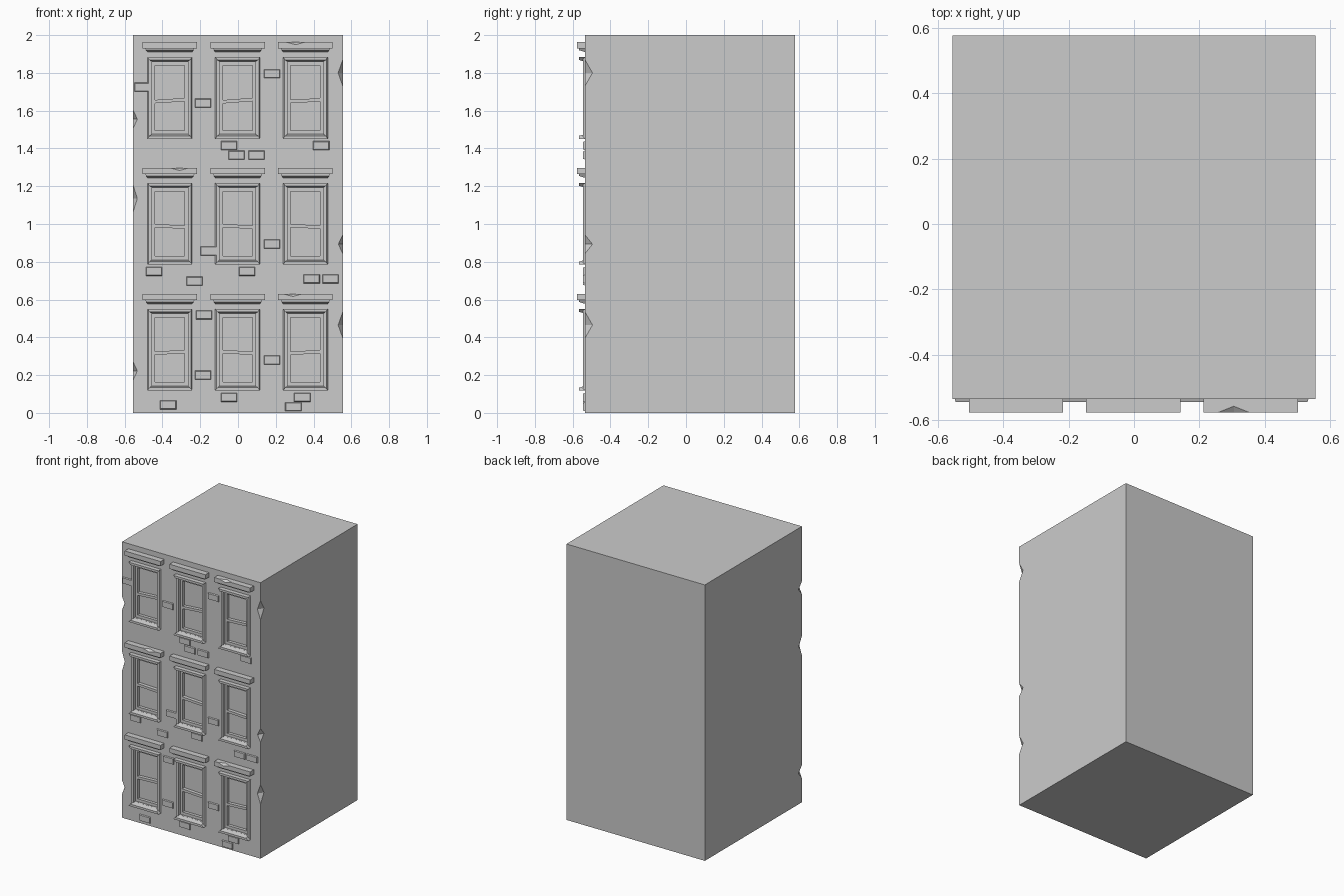
import bpy, bmesh
from mathutils import Vector

if "Cube" in bpy.data.objects:
    bpy.data.objects.remove(bpy.data.objects["Cube"])

WALL = -0.535
COLS = (-0.361, -0.002, 0.357)
ROWS = (0.0, 0.667, 1.333)          # z offset of each storey


def prism(bm, front, back, y0, y1):
    """Solid between a front outline at y0 and a back outline at y1 (x, z points)."""
    a = [bm.verts.new((x, y0, z)) for x, z in front]
    b = [bm.verts.new((x, y1, z)) for x, z in back]
    n = len(a)
    bm.faces.new(a)
    bm.faces.new(b[::-1])
    for i in range(n):
        j = (i + 1) % n
        bm.faces.new((a[i], b[i], b[j], a[j]))


def rect(x0, x1, z0, z1):
    return [(x0, z0), (x1, z0), (x1, z1), (x0, z1)]


def box(bm, x0, x1, z0, z1, y0, y1):
    prism(bm, rect(x0, x1, z0, z1), rect(x0, x1, z0, z1), y0, y1)


def chip(bm, pos, size):
    """Diamond used to knock a chip out of an edge."""
    p, (sx, sy, sz) = Vector(pos), size
    ring = [bm.verts.new(p + Vector(v)) for v in
            ((sx, 0, 0), (0, sy, 0), (-sx, 0, 0), (0, -sy, 0))]
    top = bm.verts.new(p + Vector((0, 0, sz)))
    low = bm.verts.new(p - Vector((0, 0, sz)))
    for i in range(4):
        j = (i + 1) % 4
        bm.faces.new((ring[i], ring[j], top))
        bm.faces.new((ring[j], ring[i], low))


def finish(bm, name):
    bmesh.ops.recalc_face_normals(bm, faces=bm.faces)
    me = bpy.data.meshes.new(name)
    bm.to_mesh(me)
    bm.free()
    ob = bpy.data.objects.new(name, me)
    bpy.context.collection.objects.link(ob)
    return ob


def cut(ob, cutter):
    m = ob.modifiers.new("cut", 'BOOLEAN')
    m.operation, m.solver, m.object = 'DIFFERENCE', 'EXACT', cutter
    bpy.context.view_layer.objects.active = ob
    bpy.ops.object.modifier_apply(modifier=m.name)
    bpy.data.objects.remove(cutter)


# Main block with window recesses and chipped front corners
bm = bmesh.new()
box(bm, -0.555, 0.555, 0, 2, WALL, 0.577)
block = finish(bm, "building_block")
bm = bmesh.new()
for cx in COLS:
    for dz in ROWS:
        box(bm, cx - 0.095, cx + 0.095, dz + 0.143, dz + 0.529, -0.6, -0.50)
for x, z, rx, rz in ((0.555, 1.80, .025, .07), (0.555, 0.893, .024, .05),
                     (0.555, 0.465, .025, .07), (-0.555, 1.555, .022, .048),
                     (-0.555, 1.135, .022, .07), (-0.555, 0.222, .022, .048)):
    chip(bm, (x, WALL, z), (rx, 0.04, rz))
cut(block, finish(bm, "block_cutter"))

# Window surrounds: low jambs, raised mitred head and sill
bm = bmesh.new()
for cx in COLS:
    for dz in ROWS:
        zb, zt = dz + 0.118, dz + 0.551
        for s in (-1, 1):
            o, i = cx + s * 0.12, cx + s * 0.095
            prism(bm, [(o - s * .008, zb + .01), (i, zb + .022), (i, zt - .022), (o - s * .008, zt - .01)],
                  [(o, zb), (i, zb + .022), (i, zt - .022), (o, zt)], -0.545, -0.533)
        for edge, s in ((zb, 1), (zt, -1)):
            out = [(cx - .12, edge), (cx + .12, edge),
                   (cx + .095, edge + s * .025), (cx - .095, edge + s * .025)]
            face = [(cx - .12, edge), (cx + .12, edge),
                    (cx + .107, edge + s * .016), (cx - .107, edge + s * .016)]
            prism(bm, face, out, -0.566, -0.533)
finish(bm, "window_surrounds")

# Sashes: stiles, rails and slightly crooked meeting rail
bm = bmesh.new()
tilts = (0.003, -0.003, 0.005, -0.004, -0.004, 0.006, 0.004, -0.003, 0.004)
for c, cx in enumerate(COLS):
    for r, dz in enumerate(ROWS):
        t = tilts[c * 3 + r]
        zb, zt, zm = dz + 0.143, dz + 0.529, dz + 0.32
        for s in (-1, 1):
            a, b = sorted((cx + s * 0.095, cx + s * 0.078))
            box(bm, a, b, zb, zt, -0.522, -0.498)
        box(bm, cx - .079, cx + .079, zb, zb + .02, -0.522, -0.498)
        box(bm, cx - .079, cx + .079, zt - .024, zt, -0.522, -0.498)
        rail = [(cx - .079, zm - .009 - t), (cx + .079, zm - .009 + t),
                (cx + .079, zm + .009 + t), (cx - .079, zm + .009 - t)]
        prism(bm, rail, rail, -0.525, -0.498)
finish(bm, "window_sashes")

# Lintels: top slab over a tapered moulding
bm = bmesh.new()
for cx in COLS:
    for dz in ROWS:
        box(bm, cx - .144, cx + .144, dz + .597, dz + .63, -0.577, -0.533)
slabs = finish(bm, "lintel_slabs")
bm = bmesh.new()
for cx, z in ((0.305, 1.963), (-0.31, 1.297), (0.29, 0.63)):
    chip(bm, (cx, -0.577, z), (.05, .02, .014))
cut(slabs, finish(bm, "lintel_cutter"))
bm = bmesh.new()
for cx in COLS:
    for dz in ROWS:
        prism(bm, [(cx - .125, dz + .587), (cx + .125, dz + .587), (cx + .13, dz + .597), (cx - .13, dz + .597)],
              [(cx - .118, dz + .577), (cx + .118, dz + .577), (cx + .13, dz + .597), (cx - .13, dz + .597)],
              -0.566, -0.533)
finish(bm, "lintel_mouldings")

# Scattered raised bricks
bm = bmesh.new()
for x, z in ((-.505, 1.725), (.18, 1.795), (-.185, 1.64), (-.048, 1.415), (-.008, 1.365),
             (.098, 1.365), (.44, 1.415), (.18, .894), (-.155, .857), (-.445, .749),
             (.048, .749), (-.23, .698), (.39, .709), (.49, .709), (-.18, .519),
             (.18, .28), (-.185, .2), (-.37, .042), (-.048, .082), (.34, .082), (.293, .032)):
    prism(bm, rect(x - .04, x + .04, z - .02, z + .02),
          rect(x - .044, x + .044, z - .024, z + .024), -0.544, -0.533)
finish(bm, "raised_bricks")
